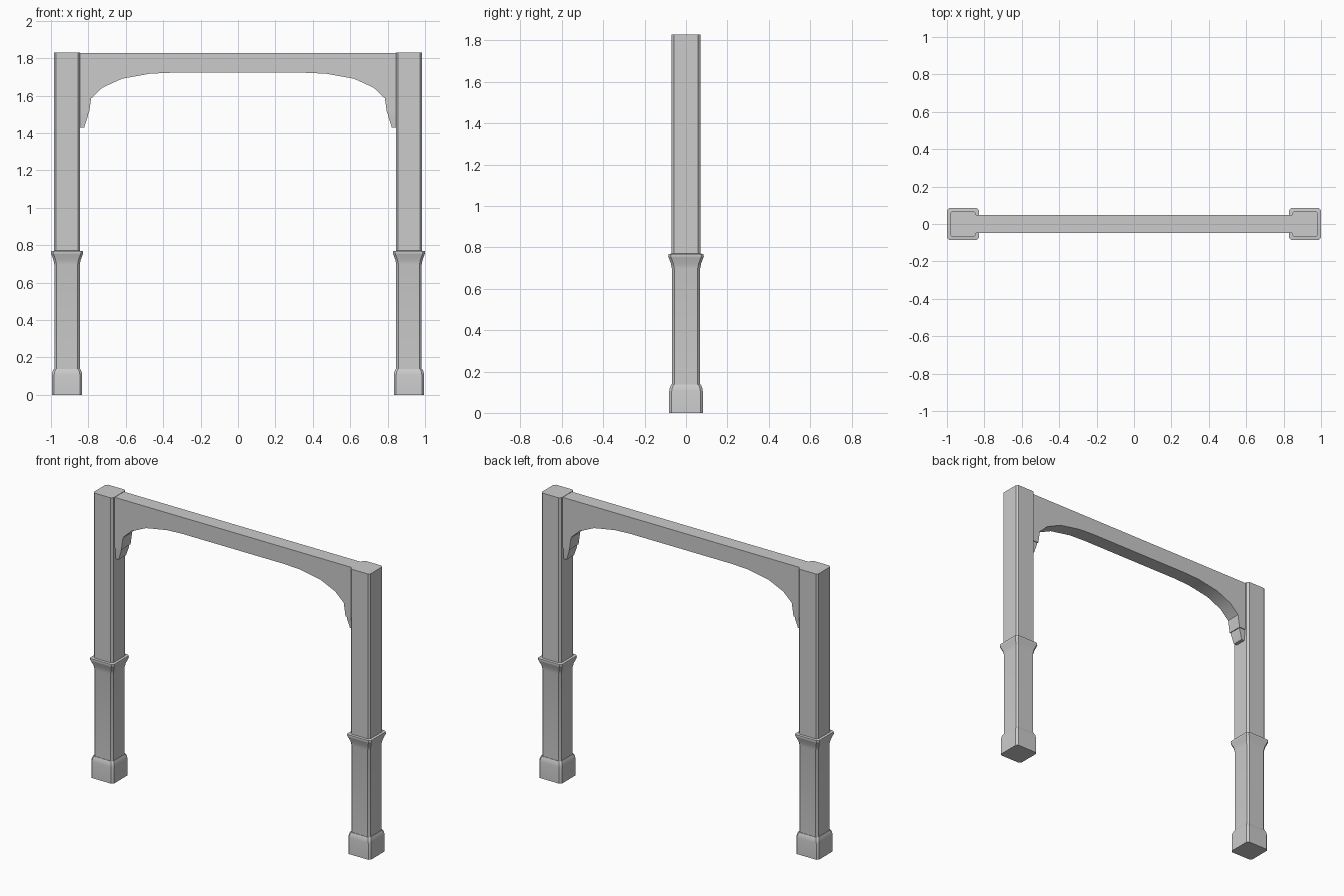
import bpy, bmesh

if "Cube" in bpy.data.objects:
    bpy.data.objects.remove(bpy.data.objects["Cube"])

POST_X = 0.914
TOP = 1.83


def finish(bm, name, angle=0.6):
    bmesh.ops.recalc_face_normals(bm, faces=bm.faces)
    mesh = bpy.data.meshes.new(name)
    bm.to_mesh(mesh)
    bm.free()
    ob = bpy.data.objects.new(name, mesh)
    bpy.context.collection.objects.link(ob)
    bpy.ops.object.select_all(action='DESELECT')
    ob.select_set(True)
    bpy.context.view_layer.objects.active = ob
    bpy.ops.object.shade_smooth_by_angle(angle=angle)
    return ob


def bridge(bm, rings):
    """Skin a stack of rings and cap both ends."""
    for a, b in zip(rings, rings[1:]):
        n = len(a)
        for i in range(n):
            bm.faces.new((a[i], a[(i + 1) % n], b[(i + 1) % n], b[i]))
    bm.faces.new(rings[0])
    bm.faces.new(rings[-1])


def chamfered_ring(bm, x, z, h, c):
    k = h - c
    pts = [(h, -k), (h, k), (k, h), (-k, h), (-h, k), (-h, -k), (-k, -h), (k, -h)]
    return [bm.verts.new((x + px, py, z)) for px, py in pts]


# Post profile: height, half width
POST = [(0, 0.081), (0.105, 0.081), (0.123, 0.078), (0.138, 0.071), (0.138, 0.068),
        (0.695, 0.068), (0.722, 0.073), (0.751, 0.084), (0.757, 0.086),
        (0.768, 0.085), (0.770, 0.070), (TOP, 0.070)]

# Corbel profile: height, inner x, half depth
CORBEL = [(1.43, 0.822, 0.037), (1.49, 0.803, 0.041), (1.512, 0.801, 0.042)]

for side, label in ((-1, "left"), (1, "right")):
    # Square post with foot and flared collar
    bm = bmesh.new()
    bridge(bm, [chamfered_ring(bm, side * POST_X, z, h, 0.012) for z, h in POST])
    finish(bm, label + "_post")

    # Tapered corbel under the arch end
    bm = bmesh.new()
    bridge(bm, [[bm.verts.new((side * x, y, z)) for x, y in
                 ((0.86, -d), (xi, -d), (xi, d), (0.86, d))] for z, xi, d in CORBEL])
    finish(bm, label + "_corbel")

# Arched beam: half outline of the underside, mirrored
ARCH = [(0.91, 1.503), (0.797, 1.503), (0.785, 1.585), (0.725, 1.642),
        (0.62, 1.690), (0.47, 1.717), (0.355, 1.722)]
under = ARCH + [(-x, z) for x, z in reversed(ARCH)]
bm = bmesh.new()
strips = []
for x, z in under:
    # each cross-section is a four-sided loop
    strips.append([bm.verts.new((x, y, h)) for y, h in
                   ((-0.047, z), (0.047, z), (0.047, TOP - 0.002), (-0.047, TOP - 0.002))])
bridge(bm, strips)
finish(bm, "arched_beam")
